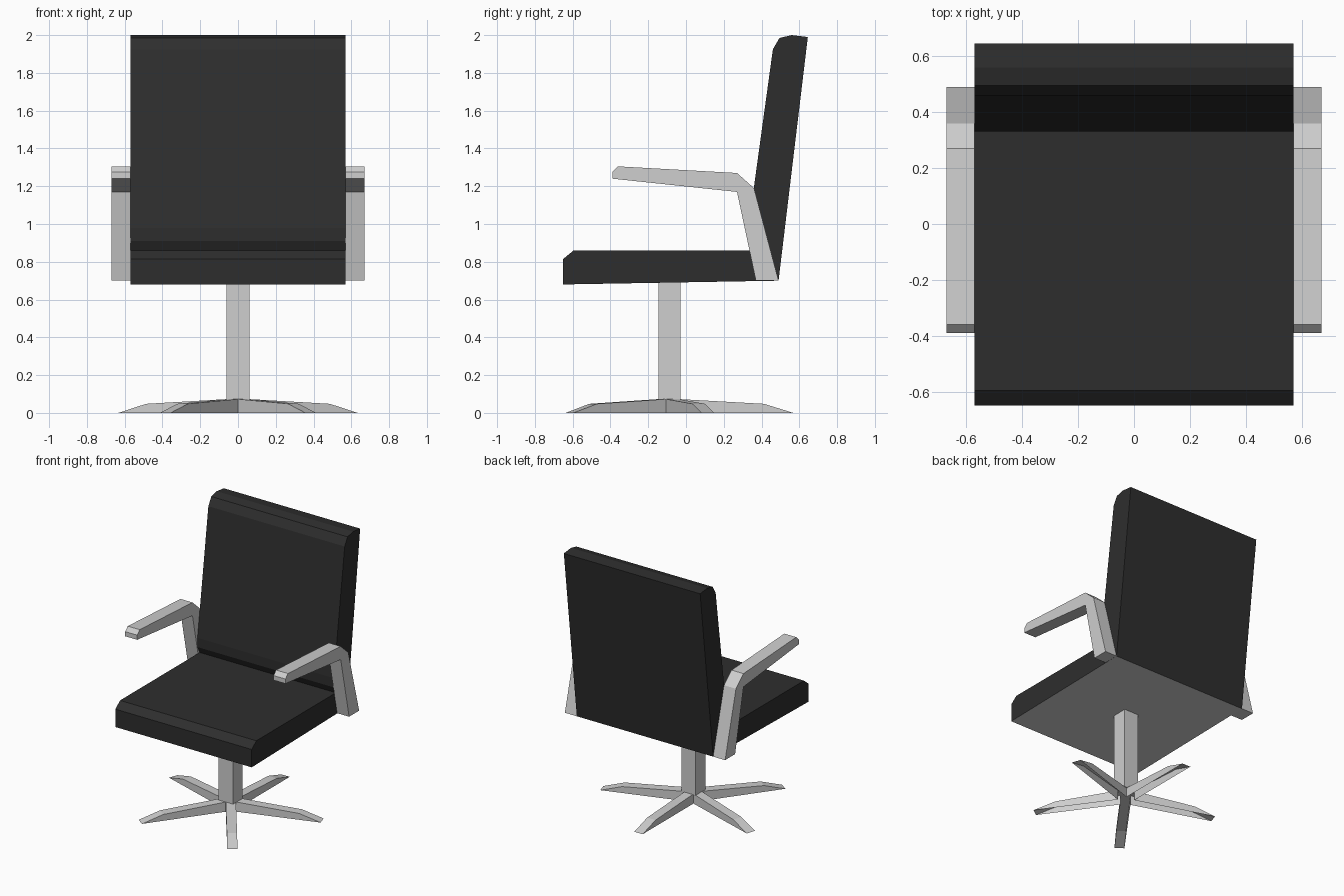
import bpy, bmesh
from math import radians

cube = bpy.data.objects.get("Cube")
if cube:
    bpy.data.objects.remove(cube, do_unlink=True)


def make_material(name, value):
    mat = bpy.data.materials.new(name)
    mat.use_nodes = True
    color = (value, value, value, 1)
    mat.diffuse_color = color
    mat.node_tree.nodes["Principled BSDF"].inputs["Base Color"].default_value = color
    return mat


black = make_material("black upholstery", 0.027)
metal = make_material("light grey metal", 0.62)


def prism(name, profile, x0, x1, materials, drop=None, metal_below=False):
    """Extrude a (y, z) profile from x0 to x1; drop removes faces by normal."""
    bm = bmesh.new()
    face = bm.faces.new([bm.verts.new((x0, y, z)) for y, z in profile])
    out = bmesh.ops.extrude_face_region(bm, geom=[face], use_keep_orig=True)
    verts = [v for v in out["geom"] if isinstance(v, bmesh.types.BMVert)]
    bmesh.ops.translate(bm, verts=verts, vec=(x1 - x0, 0, 0))
    bmesh.ops.recalc_face_normals(bm, faces=bm.faces)
    bm.normal_update()
    if metal_below:
        for f in bm.faces:
            f.material_index = int(f.normal.z < -0.9)
    if drop:
        bmesh.ops.delete(bm, geom=[f for f in bm.faces if drop(f.normal)],
                         context="FACES")
    mesh = bpy.data.meshes.new(name)
    bm.to_mesh(mesh)
    bm.free()
    for mat in materials:
        mesh.materials.append(mat)
    obj = bpy.data.objects.new(name, mesh)
    bpy.context.collection.objects.link(obj)
    return obj


# Seat cushion with bare metal underside
prism("seat", [(-.65, .68), (-.65, .815), (-.595, .86), (.355, .86), (.49, .70)],
      -.57, .57, [black, metal], metal_below=True)

# Backrest, leaning back, with a rounded top
prism("backrest", [(.355, .86), (.33, .91), (.33, .98), (.46, 1.925), (.495, 1.985),
                   (.56, 2), (.645, 1.99), (.49, .70)], -.57, .57, [black])

# Bent armrests
arm = [(.37, .70), (.49, .70), (.36, 1.19), (.27, 1.27), (-.36, 1.305),
       (-.39, 1.275), (-.39, 1.24), (.27, 1.17)]
for side, x0, x1 in (("left", .57, .67), ("right", -.67, -.57)):
    prism(side + "_armrest", arm, x0, x1, [metal])

# Square column
hub_y = -.087
prism("column", [(hub_y - .058, .07), (hub_y + .058, .07), (hub_y + .058, .693),
                 (hub_y - .058, .693)], -.06, .06, [metal])

# Five-legged star base, each leg an open-bottomed channel
leg = [(.048, 0), (.048, .073), (.5, .048), (.655, 0)]
for i in range(5):
    obj = prism(f"base_leg_{i + 1}", leg, -.035, .035, [metal],
                drop=lambda n: n.z < -.9 or n.y < -.9)
    obj.location.y = hub_y
    obj.rotation_euler.z = radians(72 * i)
